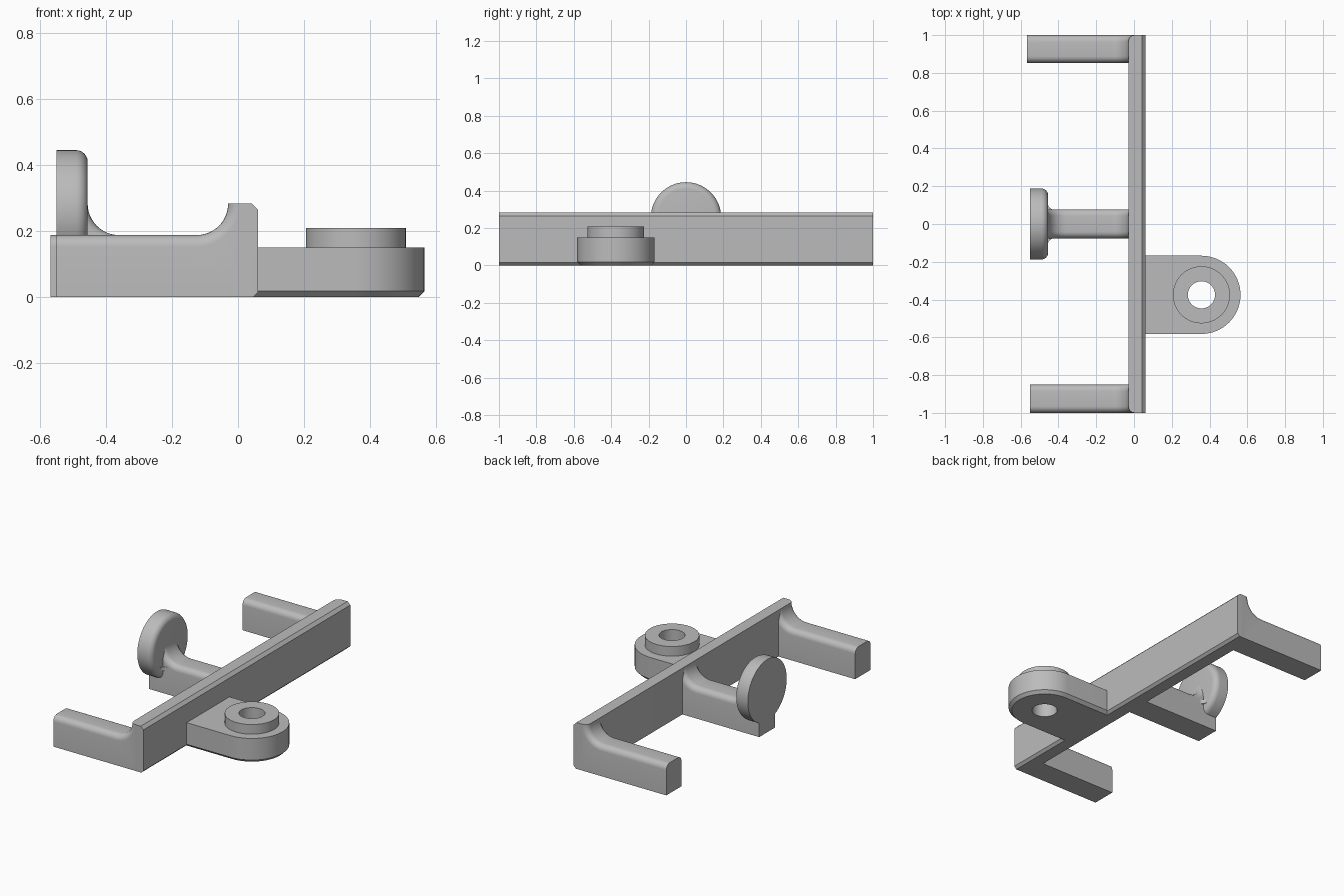
import bpy, bmesh
from math import sin, cos, pi

cube = bpy.data.objects.get("Cube")
if cube:
    bpy.data.objects.remove(cube, do_unlink=True)

grey = bpy.data.materials.new("plain grey")
grey.use_nodes = True
grey.diffuse_color = (0.5, 0.5, 0.5, 1)
grey.node_tree.nodes["Principled BSDF"].inputs["Base Color"].default_value = (0.5, 0.5, 0.5, 1)

AXES = {
    "X": lambda a, b, c: (c, a, b),
    "Y": lambda a, b, c: (a, c, b),
    "Z": lambda a, b, c: (a, b, c),
}


def arc(cx, cy, r, start, end, n):
    """Points on an arc, angles in half turns."""
    angles = [(start + (end - start) * i / n) * pi for i in range(n + 1)]
    return [(cx + r * cos(t), cy + r * sin(t)) for t in angles]


def circle(cx, cy, r, n=64):
    return arc(cx, cy, r, 0, 2, n)[:-1]


def prism(name, points, axis, lo, hi, pick=None, width=0.035, segments=6):
    """Extrude a closed profile along an axis and bevel the picked edges."""
    bm = bmesh.new()
    place = AXES[axis]
    ends = [[bm.verts.new(place(a, b, c)) for a, b in points] for c in (lo, hi)]
    bm.faces.new(ends[0])
    bm.faces.new(ends[1])
    n = len(points)
    for i in range(n):
        j = (i + 1) % n
        bm.faces.new((ends[0][i], ends[0][j], ends[1][j], ends[1][i]))
    bmesh.ops.recalc_face_normals(bm, faces=bm.faces)
    if pick:
        edges = [e for e in bm.edges if pick(e.verts[0].co, e.verts[1].co)]
        bmesh.ops.bevel(bm, geom=edges, offset=width, segments=segments,
                        profile=0.5, affect="EDGES")
    mesh = bpy.data.meshes.new(name)
    bm.to_mesh(mesh)
    bm.free()
    mesh.materials.append(grey)
    obj = bpy.data.objects.new(name, mesh)
    bpy.context.collection.objects.link(obj)
    return obj


def activate(obj):
    bpy.ops.object.select_all(action="DESELECT")
    obj.select_set(True)
    bpy.context.view_layer.objects.active = obj


BACK, FACE, TOP, ARM_TOP, FILLET = -0.03, 0.06, 0.283, 0.188, 0.095
parts = []

# Long bar: chamfered on its outer face, rounded at the inner end corners
bar_profile = [(BACK, 0), (0.045, 0), (FACE, 0.015), (FACE, 0.265), (0.042, TOP), (BACK, TOP)]
parts.append(prism("bar", bar_profile, "Y", -1, 1,
                   lambda p, q: abs(p.x - BACK) + abs(q.x - BACK) < 1e-4 and abs(p.y - q.y) < 1e-4))


# Arms: rounded top edges that sweep up into the bar
def top_edge(p, q):
    return abs(p.y - q.y) < 1e-4 and min(p.z, q.z) > 0.1 and max(p.x, q.x) < BACK + 1e-4


def arm(name, tip, y0, y1, flared=False):
    profile = [(0.01, 0), (tip, 0)]
    if flared:
        profile.append((tip, TOP))
        profile += arc(-0.455 + FILLET, TOP, FILLET, 1, 1.5, 12)
    else:
        profile.append((tip, ARM_TOP))
    profile += arc(BACK - FILLET, TOP, FILLET, 1.5, 2, 12)
    profile.append((0.01, TOP))
    return prism(name, profile, "Y", y0, y1, top_edge)


parts.append(arm("back_arm", -0.567, 0.853, 1))
parts.append(arm("front_arm", -0.55, -1, -0.85))
parts.append(arm("middle_arm", -0.55, -0.076, 0.078, True))

# Round pad on the middle arm, rounded on the rim facing the bar
parts.append(prism("round_pad", circle(0, 0.257, 0.188), "X", -0.55, -0.455,
                   lambda p, q: min(p.x, q.x) > -0.46))

# Small side fillets between pad and middle arm
for side, name in ((1, "left_pad_fillet"), (-1, "right_pad_fillet")):
    curve = arc(-0.425, 0.107, 0.03, 1, 1.5, 6)
    profile = [(x, side * y) for x, y in curve + [(-0.425, 0.06), (-0.48, 0.06), (-0.48, 0.107)]]
    parts.append(prism(name, profile, "Z", 0.14, 0.165))

# Mounting tab with chamfered lower edge, and a raised boss
HX, HY, R = 0.357, -0.375, 0.207
tab_profile = [(0.02, HY - R)] + arc(HX, HY, R, -0.5, 0.5, 32) + [(0.02, HY + R)]
tab = prism("mounting_tab", tab_profile, "Z", 0, 0.15,
            lambda p, q: max(p.z, q.z) < 1e-4 and max(p.x, q.x) > 0.03, 0.018, 1)
boss = prism("boss", circle(HX, HY, 0.151), "Z", 0.13, 0.209)
parts += [tab, boss]

# Bore through tab and boss
cutter = prism("bore_cutter", circle(HX, HY, 0.072, 48), "Z", -0.1, 0.4)
cutter.hide_render = True
for obj in (tab, boss):
    cut = obj.modifiers.new("bore", "BOOLEAN")
    cut.operation = "DIFFERENCE"
    cut.solver = "EXACT"
    cut.object = cutter
    activate(obj)
    bpy.ops.object.modifier_apply(modifier=cut.name)
bpy.data.objects.remove(cutter, do_unlink=True)

# Smooth the rounded surfaces, keep hard edges
for obj in parts:
    activate(obj)
    bpy.ops.object.shade_smooth_by_angle(angle=pi / 6)
